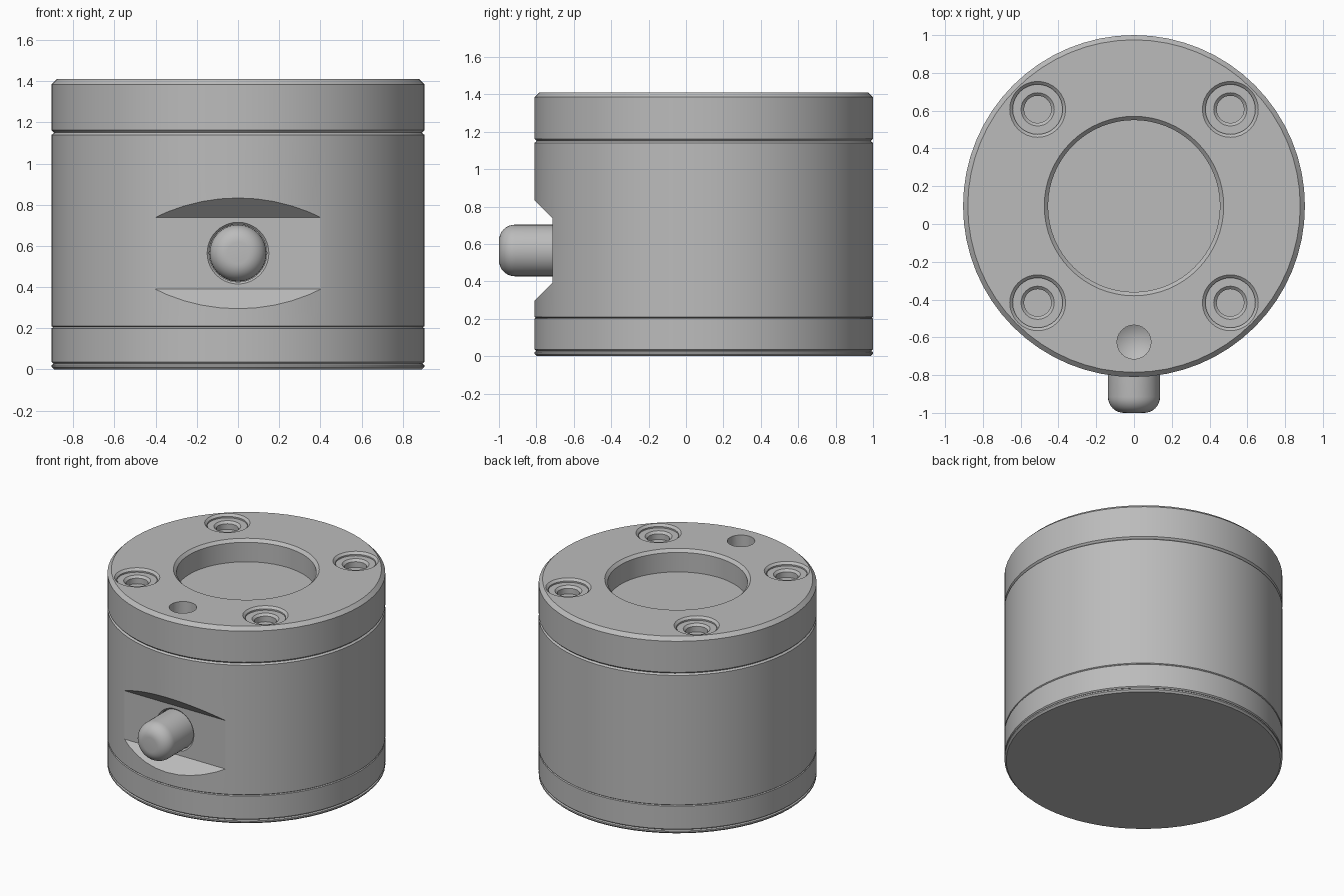
import bpy, bmesh, math
from mathutils import Matrix, Vector

cube = bpy.data.objects.get("Cube")
if cube:
    bpy.data.objects.remove(cube, do_unlink=True)

steel = bpy.data.materials.new("satin_steel_grey")
steel.use_nodes = True
GREY = (0.5, 0.5, 0.5, 1)
steel.diffuse_color = GREY
steel.node_tree.nodes["Principled BSDF"].inputs["Base Color"].default_value = GREY

R, CY, TOP = 0.905, 0.095, 1.41     # drum radius, drum axis y, height
PIN_Z, FLAT_Y = 0.565, -0.715


def finish(name, bm, matrix=Matrix()):
    bmesh.ops.recalc_face_normals(bm, faces=bm.faces)
    bm.transform(matrix)
    mesh = bpy.data.meshes.new(name)
    bm.to_mesh(mesh)
    bm.free()
    mesh.materials.append(steel)
    obj = bpy.data.objects.new(name, mesh)
    bpy.context.collection.objects.link(obj)
    return obj


def lathe(name, profile, matrix, steps=64):
    """Revolve (radius, height) points, starting and ending on the axis."""
    bm = bmesh.new()
    rings = []
    for r, z in profile:
        if r == 0:
            rings.append([bm.verts.new((0, 0, z))] * steps)
        else:
            angles = [math.tau * i / steps for i in range(steps)]
            rings.append([bm.verts.new((r * math.cos(a), r * math.sin(a), z)) for a in angles])
    for low, high in zip(rings, rings[1:]):
        for i in range(steps):
            j = (i + 1) % steps
            corners = dict.fromkeys((low[i], low[j], high[j], high[i]))
            bm.faces.new(list(corners))
    return finish(name, bm, matrix)


def cut(target, cutters):
    for cutter in cutters:
        mod = target.modifiers.new(cutter.name, "BOOLEAN")
        mod.operation = "DIFFERENCE"
        mod.solver = "EXACT"
        mod.object = cutter
    bpy.context.view_layer.update()
    graph = bpy.context.evaluated_depsgraph_get()
    mesh = bpy.data.meshes.new_from_object(target.evaluated_get(graph))
    target.modifiers.clear()
    target.data = mesh
    for cutter in cutters:
        bpy.data.objects.remove(cutter, do_unlink=True)


axis = Matrix.Translation((0, CY, 0))

# Stacked drum sections, with narrow grooves at the joints
base_plate = lathe("base_plate", [(0, 0), (R - 0.012, 0), (R, 0.012), (R, 0.022),
                                  (R - 0.01, 0.028), (0, 0.028)], axis)
lower_ring = lathe("lower_ring", [(0, 0.028), (R - 0.008, 0.028), (R, 0.036), (R, 0.2),
                                  (R - 0.006, 0.205), (0, 0.205)], axis)
body = lathe("body", [(0, 0.205), (R - 0.006, 0.205), (R, 0.21), (R, 1.14),
                      (R - 0.012, 1.15), (0, 1.15)], axis)
cap = lathe("cap_ring", [(0, 1.15), (R - 0.012, 1.15), (R, 1.162), (R, TOP - 0.025),
                         (R - 0.025, TOP), (0.475, TOP), (0.455, TOP - 0.02),
                         (0.455, 1.25), (0, 1.25)], axis)

# Notch with sloping ends across the front of the body
bm = bmesh.new()
section = [(FLAT_Y, 0.39), (FLAT_Y, 0.738), (FLAT_Y - 0.2, 0.938), (FLAT_Y - 0.2, 0.19)]
face = bm.faces.new([bm.verts.new((-0.6, y, z)) for y, z in section])
extruded = bmesh.ops.extrude_face_region(bm, geom=[face])["geom"]
bmesh.ops.translate(bm, vec=Vector((1.2, 0, 0)),
                    verts=[v for v in extruded if isinstance(v, bmesh.types.BMVert)])
notch = finish("notch_cutter", bm)

# Clearance hole for the pin, facing the front
facing = Matrix.Translation((0, FLAT_Y, PIN_Z)) @ Matrix.Rotation(math.pi / 2, 4, "X")
pin_hole = lathe("pin_hole_cutter", [(0, -0.06), (0.14, -0.06), (0.14, -0.01),
                                     (0.15, 0), (0.15, 0.05), (0, 0.05)], facing, 40)
cut(body, [notch, pin_hole])

# Four stepped screw holes and a drilled locating hole in the cap
screw_profile = [(0, -0.08), (0.072, -0.08), (0.072, -0.04), (0.088, -0.025), (0.132, -0.025),
                 (0.132, -0.015), (0.148, 0), (0.148, 0.05), (0, 0.05)]
cutters = [lathe("screw_hole_cutter", screw_profile,
                 Matrix.Translation((sx * 0.51, CY + sy * 0.512, TOP)), 32)
           for sx in (-1, 1) for sy in (-1, 1)]
cutters.append(lathe("locating_hole_cutter", [(0, -0.17), (0.09, -0.12), (0.09, 0.05), (0, 0.05)],
                     Matrix.Translation((0, -0.625, TOP)), 24))
cut(cap, cutters)

# Round-nosed pin
length, pin_r, nose = 1 + FLAT_Y, 0.138, 0.085
arc = [(pin_r - nose + nose * math.cos(a), length - nose + nose * math.sin(a))
       for a in (math.pi / 2 * i / 8 for i in range(9))]
pin = lathe("front_pin", [(0, -0.06), (pin_r, -0.06)] + arc + [(0, length)], facing, 40)

# Smooth walls with crisp edges
for obj in bpy.context.view_layer.objects:
    obj.select_set(obj in (base_plate, lower_ring, body, cap, pin))
bpy.context.view_layer.objects.active = body
bpy.ops.object.shade_smooth_by_angle(angle=math.radians(25))
